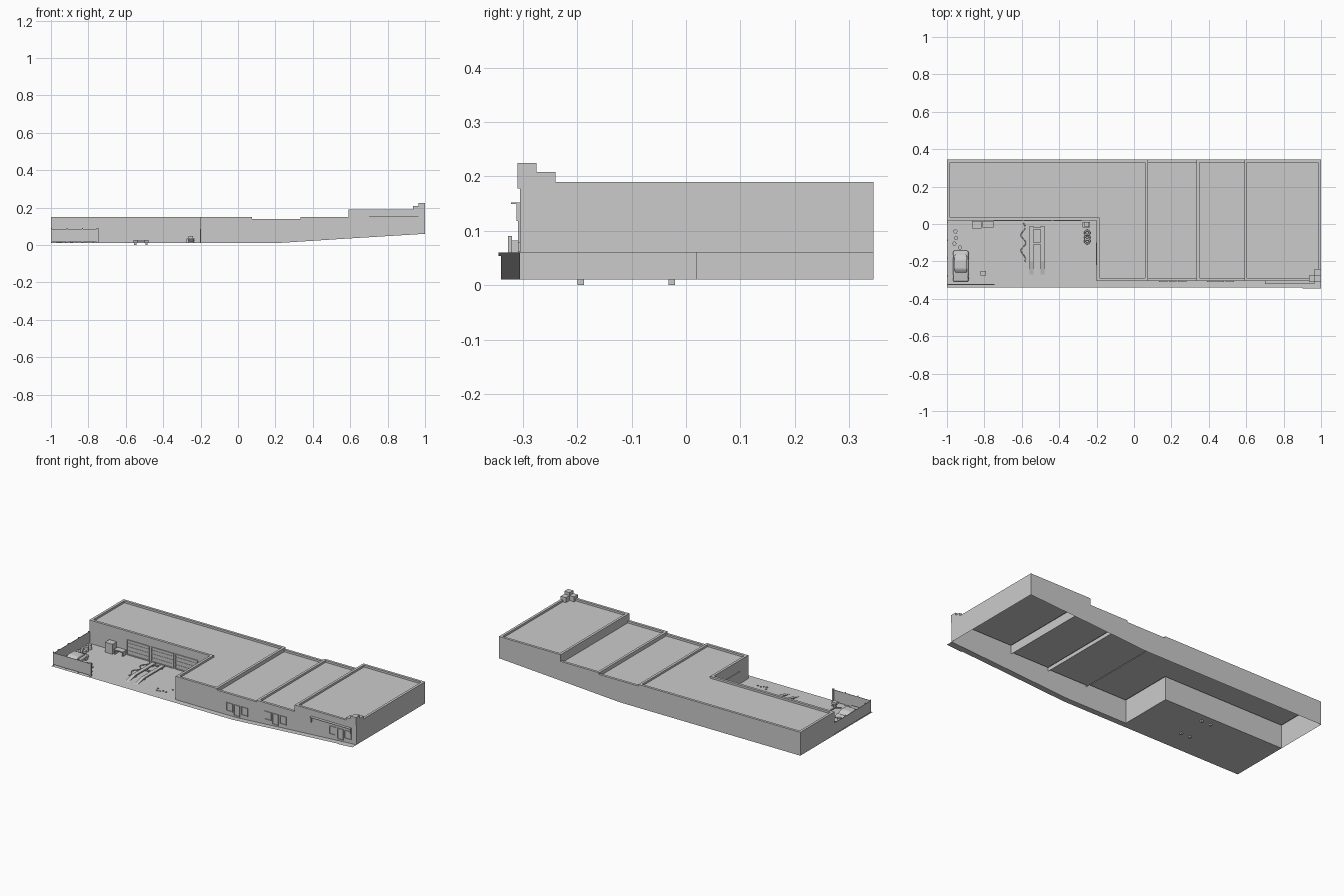
import bpy, bmesh, math, random
from mathutils import Vector, Matrix

if "Cube" in bpy.data.objects:
    bpy.data.objects.remove(bpy.data.objects["Cube"])
random.seed(4)

grey = bpy.data.materials.new("plain grey")
grey.use_nodes = True
grey.diffuse_color = (0.6, 0.6, 0.6, 1)
grey.node_tree.nodes["Principled BSDF"].inputs["Base Color"].default_value = grey.diffuse_color

WALL = 0.015          # parapet thickness
DROP = 0.012          # roof depth below the parapet
FRONT, YARD, BACK = -0.305, 0.02, 0.345


def ground(x):
    """Height of the sloping street."""
    pts = [(-1, 0.01), (0.2, 0.01), (0.59, 0.035), (1, 0.06)]
    for (a, za), (b, zb) in zip(pts, pts[1:]):
        if x <= b:
            return za + (zb - za) * (x - a) / (b - a)
    return pts[-1][1]


def finish(name, bm, smooth=False):
    mesh = bpy.data.meshes.new(name)
    bm.to_mesh(mesh)
    bm.free()
    mesh.materials.append(grey)
    ob = bpy.data.objects.new(name, mesh)
    bpy.context.collection.objects.link(ob)
    for p in mesh.polygons:
        p.use_smooth = smooth
    return ob


def add_box(bm, x0, x1, y0, y1, z0, z1):
    m = Matrix.Translation(((x0 + x1) / 2, (y0 + y1) / 2, (z0 + z1) / 2))
    bmesh.ops.create_cube(bm, size=1, matrix=m @ Matrix.Diagonal((x1 - x0, y1 - y0, z1 - z0, 1)))


def boxes(name, *items):
    bm = bmesh.new()
    for item in items:
        add_box(bm, *item)
    return finish(name, bm)


def cylinder(name, x, y, z0, z1, r, sides=14):
    bm = bmesh.new()
    bmesh.ops.create_cone(bm, cap_ends=True, segments=sides, radius1=r, radius2=r, depth=z1 - z0,
                          matrix=Matrix.Translation((x, y, (z0 + z1) / 2)))
    return finish(name, bm)


def extrude_profile(name, profile, x0, x1):
    """Extrude a (y, z) outline along x."""
    bm = bmesh.new()
    face = bm.faces.new([bm.verts.new((x0, y, z)) for y, z in profile])
    out = bmesh.ops.extrude_face_region(bm, geom=[face])["geom"]
    bmesh.ops.translate(bm, verts=[v for v in out if isinstance(v, bmesh.types.BMVert)], vec=(x1 - x0, 0, 0))
    bmesh.ops.recalc_face_normals(bm, faces=bm.faces)
    return finish(name, bm)


def section(name, outer, inner, top, bases):
    """Open-bottomed block: walls, parapet cap, sunken roof.
    bases: per edge, 'g' = down to street, None = no wall, or a height."""
    bm = bmesh.new()
    n = len(outer)

    def ring(pts, z):
        return [bm.verts.new((x, y, z)) for x, y in pts]
    rim, lip, roof = ring(outer, top), ring(inner, top), ring(inner, top - DROP)
    for i, base in enumerate(bases):
        j = (i + 1) % n
        if outer[i] != inner[i] or outer[j] != inner[j]:
            bm.faces.new((rim[i], rim[j], lip[j], lip[i]))
        bm.faces.new((lip[i], lip[j], roof[j], roof[i]))
        if base is not None:
            low = [bm.verts.new((*outer[k], ground(outer[k][0]) if base == 'g' else base)) for k in (i, j)]
            bm.faces.new((low[0], low[1], rim[j], rim[i]))
    bm.faces.new(roof)
    bmesh.ops.remove_doubles(bm, verts=bm.verts, dist=0.0005)
    bmesh.ops.dissolve_degenerate(bm, edges=bm.edges, dist=0.0002)
    return finish(name, bm)


# Building sections, stepping up the street
F, B, t = FRONT, BACK, WALL
section("workshop_wing",
        [(-1, YARD), (-.2, YARD), (-.2, F), (.075, F), (.075, B), (-1, B)],
        [(-1 + t, YARD + t), (-.2 + t, YARD + t), (-.2 + t, F + t), (.075 - t, F + t), (.075 - t, B - t), (-1 + t, B - t)],
        0.15, ['g', 'g', 'g', 0.128, 'g', 'g'])
section("low_unit",
        [(.075, F), (.2, F), (.335, F), (.335, B), (.2, B), (.075, B)],
        [(.075, F + t), (.2, F + t), (.335, F + t), (.335, B - t), (.2, B - t), (.075, B - t)],
        0.14, ['g', 'g', None, 'g', 'g', None])
section("middle_unit",
        [(.335, F), (.59, F), (.59, B), (.335, B)],
        [(.335 + t, F + t), (.59, F + t), (.59, B - t), (.335 + t, B - t)],
        0.15, ['g', None, 'g', 0.128])
section("tall_unit",
        [(.59, F), (1, F), (1, B), (.59, B)],
        [(.59 + t, F + t), (1 - t, F + t), (1 - t, B - t), (.59 + t, B - t)],
        0.19, ['g', 'g', 'g', 0.138])

# Stepped corner turret
boxes("corner_turret", (.935, 1, -.31, -.275, .178, .208), (.965, 1, -.31, -.24, .178, .208),
      (.965, 1, -.31, -.275, .208, .225))

# Yard floor and sloping pavement as thin sheets
bm = bmesh.new()
bm.faces.new([bm.verts.new((x, y, .01)) for x, y in [(-1, F), (-.2, F), (-.2, YARD), (-1, YARD)]])
steps = [-1, -.2, .2, .59, .9, 1]
for a, b in zip(steps, steps[1:]):
    edge = -.345 if a == .9 else -.34
    bm.faces.new([bm.verts.new((x, y, ground(x))) for x, y in [(a, edge), (b, edge), (b, F), (a, F)]])
finish("yard_and_pavement", bm)


# Shop fronts: framed window, door, window
def framed(bm, x0, x1, z0, z1, y, w=.004, d=.004):
    add_box(bm, x0, x0 + w, y - d, y, z0, z1)
    add_box(bm, x1 - w, x1, y - d, y, z0, z1)
    add_box(bm, x0, x1, y - d, y, z1 - w, z1)
    add_box(bm, x0, x1, y - d, y, z0, z0 + w)


bm = bmesh.new()
for x in (.135, .39, .82):
    z = ground(x + .07)
    framed(bm, x, x + .045, z + .025, z + .075, F)
    framed(bm, x + .052, x + .092, z + .008, z + .075, F)
    framed(bm, x + .1, x + .145, z + .025, z + .075, F)
finish("shop_fronts", bm)

# Canopy over the top shop
boxes("canopy", (.7, .965, -.322, F, .149, .152), (.7, .704, -.312, F, .118, .15), (.961, .965, -.312, F, .118, .15))

# Workshop doors facing the yard
bm = bmesh.new()
for x in (-.75, -.59, -.43):
    framed(bm, x, x + .15, .01, .1, YARD, .004, .005)
    for z in (.035, .058, .08):
        add_box(bm, x, x + .15, YARD - .002, YARD, z, z + .001)
finish("garage_doors", bm)
boxes("side_door", (-.204, -.2, -.22, -.1, .01, .085))

# Yard fence with posts and panels
bm = bmesh.new()
for i in range(4):
    x, y = -1 + i * .083, -.28 + i * .095
    add_box(bm, x, x + .005, -.327, -.32, .01, .09)
    add_box(bm, -1, -.994, y, y + .006, .01, .088)
add_box(bm, -.756, -.75, -.327, -.32, .01, .09)
add_box(bm, -1, -.75, -.325, -.322, .015, .085)
add_box(bm, -.999, -.996, -.322, YARD, .015, .082)
finish("yard_fence", bm)

# Vehicle lift: ramps, runways, cross bars, buried feet
for name, x in (("outer_runway", -.56), ("inner_runway", -.5)):
    extrude_profile(name, [(-.27, .011), (-.2, .027), (-.01, .027), (-.01, .02), (-.2, .02)], x, x + .022)
    boxes(name + "_feet", (x + .005, x + .017, -.2, -.188, 0, .022), (x + .005, x + .017, -.032, -.02, 0, .022))
boxes("lift_cross_bars", (-.54, -.5, -.11, -.1, .018, .024), (-.54, -.5, -.03, -.02, .018, .024))

# Parked car: body, cabin, wheels
car = extrude_profile("car_body", [(-.308, .018), (-.308, .034), (-.262, .04), (-.165, .04), (-.143, .036),
                                   (-.143, .018)], -.967, -.885)
cabin = extrude_profile("car_cabin", [(-.265, .039), (-.242, .057), (-.19, .058), (-.158, .039)], -.96, -.892)
for ob in (car, cabin):
    bev = ob.modifiers.new("soft", 'BEVEL')
    bev.width, bev.segments = .008, 3
bm = bmesh.new()
for x in (-.962, -.89):
    for y in (-.28, -.172):
        bmesh.ops.create_cone(bm, cap_ends=True, segments=16, radius1=.013, radius2=.013, depth=.014,
                              matrix=Matrix.Translation((x, y, .023)) @ Matrix.Rotation(math.pi / 2, 4, 'Y'))
finish("car_wheels", bm)

# Barrels and tyre stacks
for i, (x, y) in enumerate([(-.955, -.04), (-.952, -.075), (-.96, -.105), (-.93, -.125)]):
    cylinder(f"barrel_{i + 1}", x, y, .01, .04, .011)
for i, y in enumerate((-.045, -.07, -.09)):
    for k in range(2 if i else 3):
        bpy.ops.mesh.primitive_torus_add(major_segments=18, minor_segments=8, major_radius=.012, minor_radius=.005,
                                         location=(-.25, y - .002, .015 + k * .009))
        tyre = bpy.context.object
        tyre.name = f"tyre_{i + 1}_{k + 1}"
        tyre.data.materials.append(grey)
        bpy.ops.object.shade_smooth()

# Workbench with cabinet, and shelf by the side wall
boxes("workbench", (-.81, -.75, -.02, .015, .034, .039), (-.808, -.803, -.018, .013, .01, .034),
      (-.757, -.752, -.018, .013, .01, .034))
boxes("cabinet", (-.865, -.815, -.025, .015, .01, .07))
boxes("tool_shelf", (-.275, -.235, -.02, .012, .01, .035), (-.265, -.24, -.015, .01, .035, .048))

# Engine stand: three legs and a post
bm = bmesh.new()
for k in range(3):
    m = Matrix.Translation((-.805, -.262, .014)) @ Matrix.Rotation(math.radians(120 * k + 90), 4, 'Z')
    bmesh.ops.create_cube(bm, size=1, matrix=m @ Matrix.Translation((.018, 0, 0)) @ Matrix.Diagonal((.036, .006, .006, 1)))
add_box(bm, -.81, -.8, -.267, -.257, .014, .05)
add_box(bm, -.82, -.79, -.275, -.25, .036, .05)
finish("engine_stand", bm)

# Air hose lying on the yard
curve = bpy.data.curves.new("air_hose", 'CURVE')
curve.dimensions, curve.bevel_depth, curve.bevel_resolution = '3D', .0025, 1
spline = curve.splines.new('NURBS')
spline.points.add(9)
for i, p in enumerate(spline.points):
    p.co = (-.592 + .02 * math.sin(i * 1.7), .005 - i * .023, .0125, 1)
spline.use_endpoint_u = True
curve.materials.append(grey)
bpy.context.collection.objects.link(bpy.data.objects.new("air_hose", curve))

# Loose scraps
bm = bmesh.new()
for i in range(7):
    x, y = random.uniform(-.37, -.28), random.uniform(-.28, -.2)
    add_box(bm, x, x + .008, y, y + .006, .01, .014)
finish("loose_scraps", bm)
